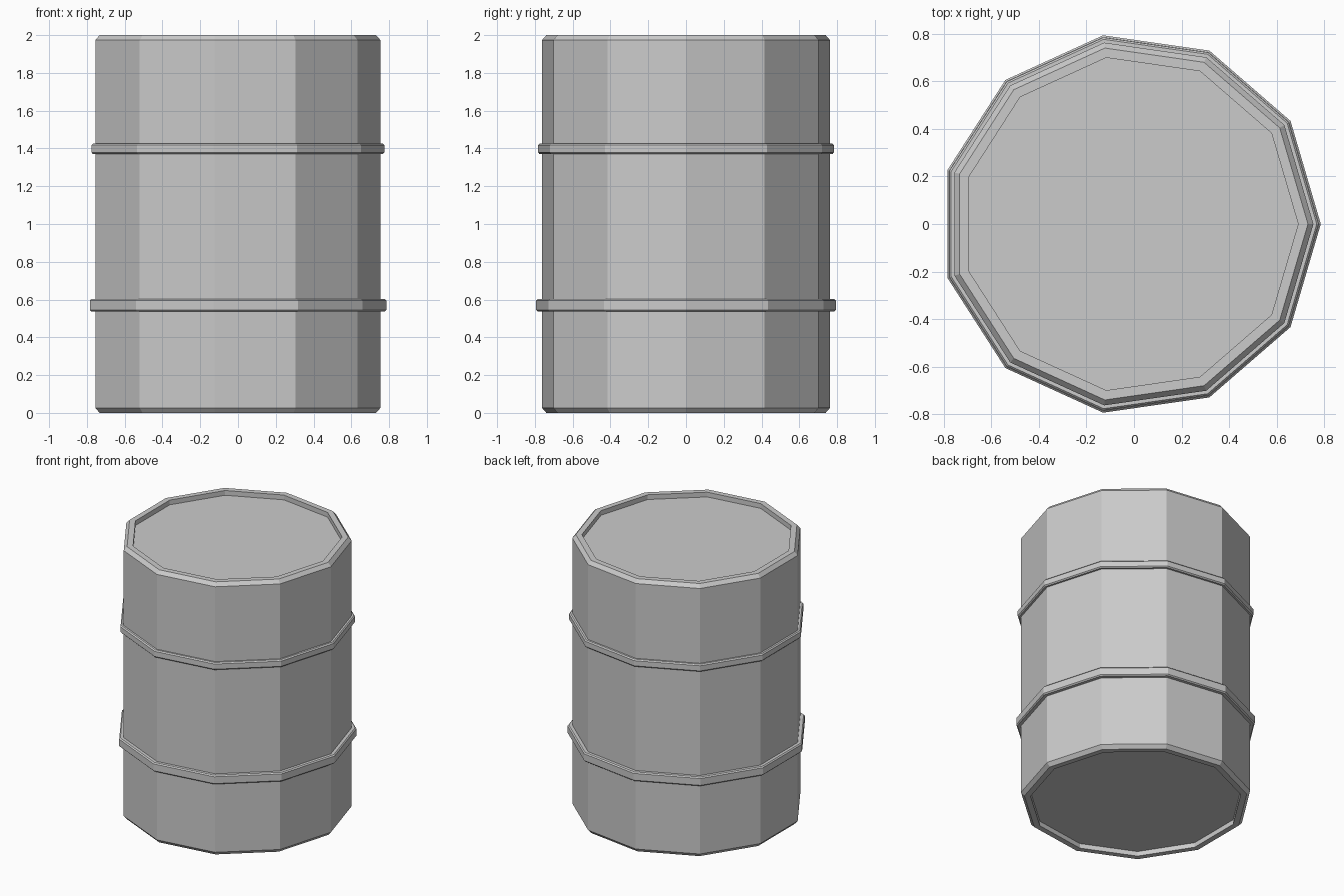
import bpy, bmesh
from math import cos, sin, tau

if "Cube" in bpy.data.objects:
    bpy.data.objects.remove(bpy.data.objects["Cube"])

SIDES = 11
CX = -0.016   # an odd-sided ring sits slightly off its own bounding centre
BODY_R = 0.77


def lathe(name, profile, cap=False):
    """Revolve (radius, z) points into an 11-sided flat-shaded shell."""
    bm = bmesh.new()
    rings = [[bm.verts.new((CX + r * cos(tau * i / SIDES), r * sin(tau * i / SIDES), z))
              for i in range(SIDES)] for r, z in profile]
    for a, b in zip(rings, rings[1:]):
        for i in range(SIDES):
            j = (i + 1) % SIDES
            bm.faces.new((a[i], a[j], b[j], b[i]))
    if cap:
        bm.faces.new(rings[0][::-1])
        bm.faces.new(rings[-1])
    mesh = bpy.data.meshes.new(name)
    bm.to_mesh(mesh)
    bm.free()
    obj = bpy.data.objects.new(name, mesh)
    bpy.context.collection.objects.link(obj)
    return obj


# Drum body: recessed lids, flat rims and chamfered edges, mirrored top to bottom
lower = [(0.706, 0.035), (0.706, 0), (0.747, 0), (BODY_R, 0.026)]
upper = [(r, 2 - z) for r, z in reversed(lower)]
lathe("drum_body", lower + upper, cap=True)


# Raised hoops with slightly bevelled edges
def hoop(name, z0, z1, radius):
    b = 0.008
    lathe(name, [(BODY_R - 0.002, z0), (radius - b, z0), (radius, z0 + b),
                 (radius, z1 - b), (radius - b, z1), (BODY_R - 0.002, z1)])


hoop("lower_hoop", 0.536, 0.602, 0.801)
hoop("upper_hoop", 1.371, 1.425, 0.792)
